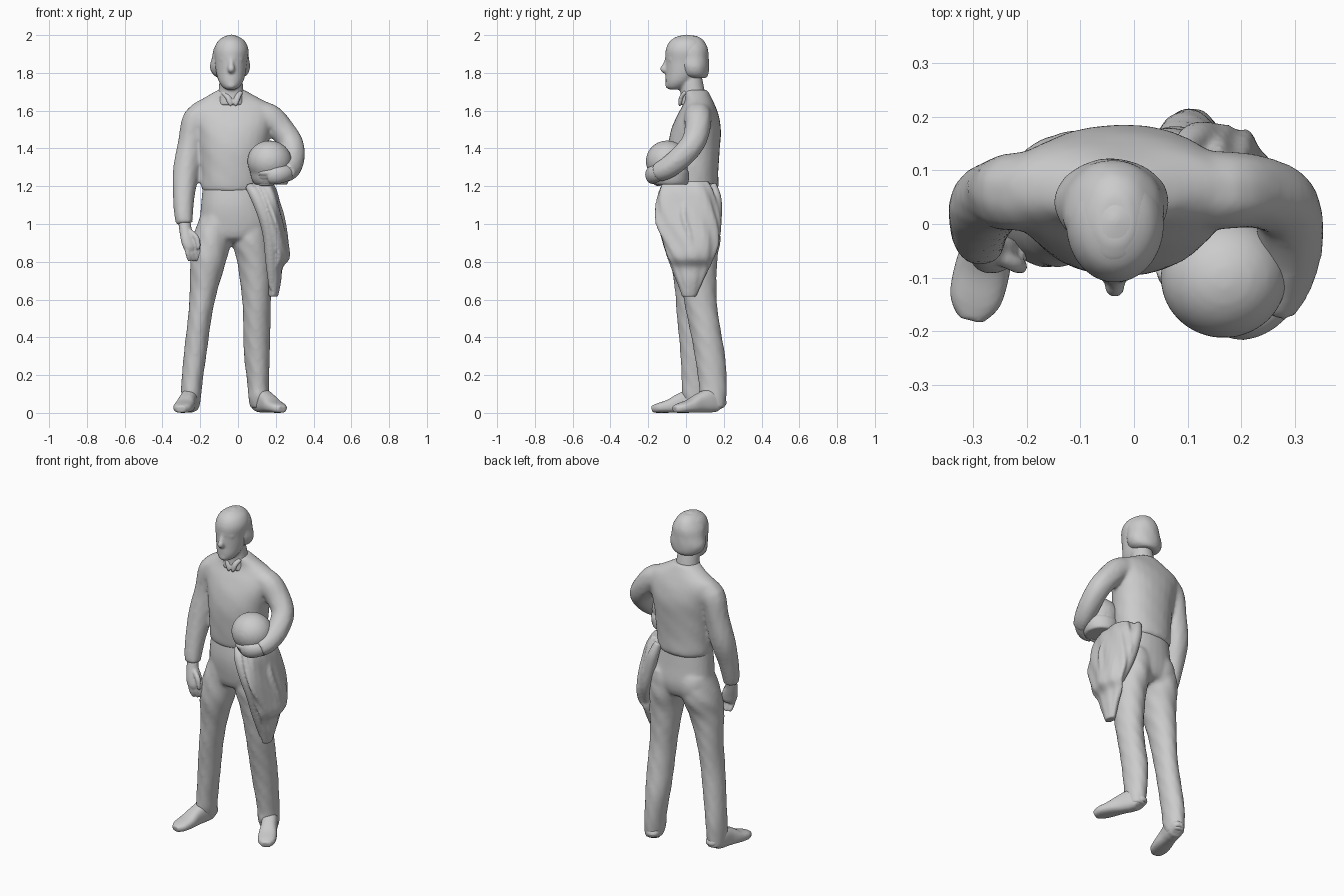
import bpy, bmesh, math
from mathutils import Vector

SEG, STEP = 28, 4


def spline(rows):
    """Smooth Catmull-Rom interpolation through rows of numbers."""
    out = []
    for i in range(len(rows) - 1):
        p0, p1 = rows[max(i - 1, 0)], rows[i]
        p2, p3 = rows[i + 1], rows[min(i + 2, len(rows) - 1)]
        for k in range(STEP):
            t = k / STEP
            out.append([0.5 * (2 * b + (c - a) * t + (2 * a - 5 * b + 4 * c - d) * t * t
                        + (3 * b - a - 3 * c + d) * t ** 3) for a, b, c, d in zip(p0, p1, p2, p3)])
    return out + [list(rows[-1])]


def loft(bm, rows, ref=None, power=2.0, fold=0.0, waves=7, drift=20.0):
    """Closed skin through rings (x, y, z, a, b); horizontal rings unless ref is given."""
    rows = spline([r if len(r) == 5 else (*r, r[3]) for r in rows])
    pts = [Vector(r[:3]) for r in rows]
    u, v, rings = Vector((1, 0, 0)), Vector((0, 1, 0)), []
    if ref:
        u = Vector(ref)
    for i, r in enumerate(rows):
        if ref:
            t = (pts[min(i + 1, len(pts) - 1)] - pts[max(i - 1, 0)]).normalized()
            u = (u - t * u.dot(t)).normalized()
            v = t.cross(u)
        ring = []
        for k in range(SEG):
            a = 2 * math.pi * k / SEG
            c, s = math.cos(a), math.sin(a)
            w = 1 + fold * math.sin(waves * a + drift * r[2]) * math.cos(drift * 1.7 * r[2] + 2 * a)
            x = math.copysign(abs(c) ** (2 / power), c) * max(r[3], .004) * w
            y = math.copysign(abs(s) ** (2 / power), s) * max(r[4], .004) * w
            ring.append(bm.verts.new(pts[i] + u * x + v * y))
        rings.append(ring)
    for lo, hi in zip(rings, rings[1:]):
        for k in range(SEG):
            n = (k + 1) % SEG
            bm.faces.new((lo[k], lo[n], hi[n], hi[k]))
    bm.faces.new(rings[0][::-1])
    bm.faces.new(rings[-1])


def ball(bm, loc, size):
    made = bmesh.ops.create_uvsphere(bm, u_segments=32, v_segments=20, radius=1)["verts"]
    bmesh.ops.scale(bm, vec=size, verts=made)
    bmesh.ops.translate(bm, vec=loc, verts=made)


def finish(name, bm, voxel=0.01, smooth=4):
    """Fuse the overlapping skins into one soft surface."""
    bmesh.ops.recalc_face_normals(bm, faces=bm.faces)
    me = bpy.data.meshes.new(name)
    bm.to_mesh(me)
    bm.free()
    ob = bpy.data.objects.new(name, me)
    bpy.context.collection.objects.link(ob)
    m = ob.modifiers.new("fuse", 'REMESH')
    m.mode, m.voxel_size, m.use_smooth_shade = 'VOXEL', voxel, True
    m = ob.modifiers.new("soften", 'SMOOTH')
    m.factor, m.iterations = 0.5, smooth
    return ob


# Head: skull and face, neck, nose, brow and lips
bm = bmesh.new()
loft(bm, [(-.037, -.06, 1.712, .025, .03), (-.037, -.052, 1.725, .044, .052),
          (-.037, -.035, 1.755, .065, .073), (-.037, -.015, 1.8, .078, .092),
          (-.037, -.003, 1.86, .086, .105), (-.035, 0, 1.92, .091, .108),
          (-.035, .002, 1.965, .074, .09), (-.035, .004, 1.99, .042, .055), (-.035, .005, 2.002, .008, .01)])
loft(bm, [(-.037, .038, 1.63, .08, .07), (-.037, .035, 1.7, .067, .065),
          (-.037, .028, 1.75, .062, .062), (-.037, .02, 1.8, .055, .06)])
loft(bm, [(-.036, -.098, 1.88, .01), (-.036, -.11, 1.84, .015), (-.036, -.118, 1.82, .019),
          (-.036, -.1, 1.807, .014)], ref=(1, 0, 0))
loft(bm, [(-.09, -.075, 1.87, .012), (-.036, -.1, 1.878, .012), (.018, -.075, 1.87, .012)], ref=(0, 0, 1))
ball(bm, (-.036, -.097, 1.777), (.026, .012, .011))
ball(bm, (-.036, -.09, 1.735), (.026, .02, .02))
finish("head", bm, .007, 5)

# Hair that flares over the ears and nape
bm = bmesh.new()
loft(bm, [(-.041, .055, 1.772, .06, .05), (-.041, .045, 1.79, .09, .073), (-.042, .04, 1.83, .107, .082),
          (-.04, .032, 1.88, .098, .088), (-.037, .018, 1.93, .09, .098), (-.036, .008, 1.975, .062, .083),
          (-.035, .008, 1.997, .03, .045)], fold=.012)
finish("hair", bm, .008, 4)

# Jacket: torso with both sleeves, bent elbow and soft hem
bm = bmesh.new()
loft(bm, [(-.028, .043, 1.17, .155, .118), (-.03, .043, 1.195, .165, .128), (-.025, .04, 1.28, .172, .132),
          (-.025, .042, 1.4, .182, .138), (-.025, .053, 1.5, .2, .132), (-.03, .063, 1.58, .222, .108),
          (-.034, .068, 1.63, .21, .085), (-.036, .065, 1.665, .15, .072), (-.037, .048, 1.71, .07, .066)],
     power=2.15, fold=.012, waves=5)
loft(bm, [(-.15, .063, 1.59, .07), (-.22, .06, 1.555, .073), (-.25, .055, 1.43, .067), (-.276, .035, 1.28, .069),
          (-.287, 0, 1.15, .058), (-.288, -.025, 1.05, .05), (-.282, -.035, 1.0, .044)], ref=(1, 0, 0), fold=.03)
loft(bm, [(.08, .063, 1.585, .07), (.165, .063, 1.565, .073), (.23, .06, 1.5, .068), (.282, .035, 1.425, .064),
          (.291, -.03, 1.35, .062), (.276, -.1, 1.295, .058), (.25, -.155, 1.27, .05)], ref=(0, 1, 0), fold=.03)
ball(bm, (.296, .025, 1.42), (.052, .055, .05))
finish("jacket", bm, .01, 10)

# Collar points at the throat
bm = bmesh.new()
for s in (-1, 1):
    loft(bm, [(-.033 + s * .045, .0, 1.7, .018, .012), (-.028 + s * .026, -.022, 1.675, .018, .012),
              (-.026 + s * .017, -.03, 1.645, .014, .012), (-.026 + s * .012, -.035, 1.625, .006)], ref=(1, 0, 0))
finish("collar", bm, .006, 3)

# Trousers: hips and two legs with long cuffs over the shoes
bm = bmesh.new()
loft(bm, [(-.03, .04, 1.215, .155, .112), (-.022, .04, 1.1, .174, .126), (-.012, .05, 1.0, .189, .128),
          (-.02, .05, .93, .16, .11), (-.03, .05, .905, .1, .07)], power=2.2)
loft(bm, [(-.11, .05, 1.05, .09, .11), (-.138, .045, .92, .103, .122), (-.158, .025, .8, .093, .107),
          (-.182, .028, .65, .074, .086), (-.203, .03, .5, .063, .077), (-.222, .04, .35, .06, .074),
          (-.242, .05, .18, .057, .073), (-.248, .05, .09, .054, .07), (-.25, .062, .025, .046, .056)],
     fold=.035, waves=4)
loft(bm, [(.07, .06, 1.05, .09, .11), (.07, .06, .92, .103, .122), (.088, .06, .8, .091, .107),
          (.098, .075, .6, .077, .086), (.1, .1, .45, .072, .082), (.1, .127, .3, .067, .082),
          (.107, .142, .15, .058, .073), (.11, .142, .08, .056, .07), (.112, .15, .025, .047, .056)],
     fold=.035, waves=4)
for x, y in ((-.105, .1), (.065, .105)):
    ball(bm, (x, y, .99), (.09, .075, .11))
finish("trousers", bm, .01, 6)


# Shoes: profile from heel to toe, turned outward
def shoe(name, heel, turn):
    bm = bmesh.new()
    d = (math.sin(turn), -math.cos(turn))
    side = (math.cos(turn), math.sin(turn), 0)
    loft(bm, [(heel[0] + d[0] * f, heel[1] + d[1] * f, h / 2, w, h / 2) for f, w, h in
              [(0, .025, .06), (.015, .042, .09), (.07, .046, .125), (.13, .046, .105), (.19, .052, .072),
               (.25, .048, .052), (.285, .024, .038)]], ref=side, power=2.6)
    finish(name, bm, .007, 3)


shoe("right_shoe", (-.24, .1), math.radians(-13))
shoe("left_shoe", (.095, .188), math.radians(29))

# Hanging hand with thumb and curled fingers
bm = bmesh.new()
loft(bm, [(-.285, -.03, 1.03, .034, .03), (-.278, -.045, .97, .034, .03), (-.262, -.055, .92, .044, .03),
          (-.25, -.06, .88, .042, .028), (-.244, -.06, .86, .03, .02)], ref=(1, .5, 0))
for i in range(4):
    x, y = -.283 + .021 * i, -.068 + .007 * i
    loft(bm, [(x + .005, y, .9, .013), (x + .015, y - .008, .855, .013), (x + .024, y + .004, .815, .011),
              (x + .028, y + .012, .805, .006)], ref=(1, 0, 0))
loft(bm, [(-.255, -.06, .96, .014), (-.222, -.075, .93, .015), (-.21, -.08, .885, .012),
          (-.212, -.08, .865, .006)], ref=(1, 0, 0))
finish("hanging_hand", bm, .006, 3)

# Hand that cradles the helmet
bm = bmesh.new()
loft(bm, [(.265, -.13, 1.275, .044), (.238, -.165, 1.265, .046, .038), (.2, -.182, 1.257, .046, .034),
          (.16, -.178, 1.25, .038, .026)], ref=(0, 0, 1))
for i in range(4):
    z, y = 1.275 - .019 * i, -.196 + .014 * i
    loft(bm, [(.19, y, z, .014), (.15, y + .002, z - .004, .014), (.12, y + .018, z - .006, .011),
              (.11, y + .026, z - .006, .006)], ref=(0, 0, 1))
finish("holding_hand", bm, .006, 4)

# Helmet under the arm, with a soft lower rim
bm = bmesh.new()
ball(bm, (.167, -.1, 1.332), (.118, .113, .11))
loft(bm, [(.175, -.08, 1.208, .085, .09), (.172, -.084, 1.235, .1, .1), (.17, -.088, 1.28, .108, .105)])
finish("helmet", bm)

# Draped coat: main panel with front and rear folds
bm = bmesh.new()
loft(bm, [(.13, .0, 1.225, .055, .125), (.148, .0, 1.17, .062, .15), (.166, .003, 1.09, .062, .165),
          (.188, .012, 1.0, .058, .168), (.205, .027, .9, .06, .145), (.216, .027, .82, .054, .115),
          (.198, .028, .77, .038, .095), (.194, .022, .7, .034, .068), (.187, .016, .615, .024, .036)],
     fold=.09, waves=6, drift=9)
loft(bm, [(.055, -.08, 1.2, .02), (.09, -.112, 1.16, .033), (.135, -.122, 1.06, .036), (.165, -.1, .94, .034),
          (.175, -.06, .8, .03), (.178, -.02, .66, .015)], ref=(1, 0, 0))
loft(bm, [(.09, .14, 1.21, .022), (.115, .157, 1.13, .032), (.145, .155, 1.02, .034), (.175, .145, .92, .032),
          (.195, .115, .82, .018)], ref=(1, 0, 0))
loft(bm, [(.18, .0, 1.17, .022), (.222, -.012, 1.05, .022), (.244, .02, .93, .022), (.26, .03, .83, .014)],
     ref=(0, 1, 0))
finish("draped_coat", bm, .008, 3)
